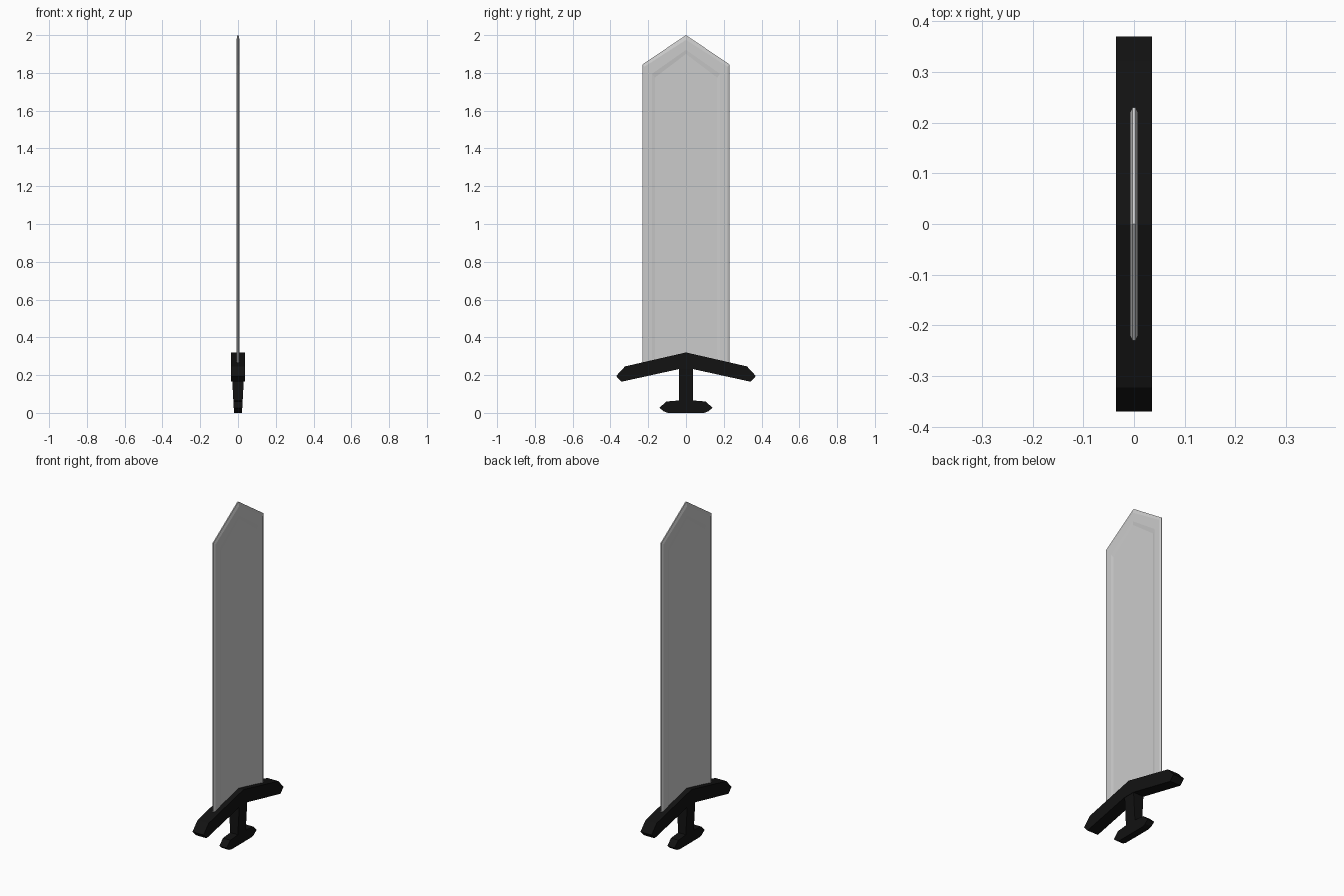
import bpy, bmesh

if "Cube" in bpy.data.objects:
    bpy.data.objects.remove(bpy.data.objects["Cube"])

black = bpy.data.materials.new("black")
black.diffuse_color = (0.006, 0.006, 0.006, 1)
black.use_nodes = True
black.node_tree.nodes["Principled BSDF"].inputs["Base Color"].default_value = black.diffuse_color


def finish(bm, name, mat=None):
    bmesh.ops.recalc_face_normals(bm, faces=bm.faces[:])
    me = bpy.data.meshes.new(name)
    bm.to_mesh(me)
    bm.free()
    ob = bpy.data.objects.new(name, me)
    bpy.context.collection.objects.link(ob)
    if mat:
        me.materials.append(mat)
    return ob


def loft(name, rings, mat=None):
    """Join rings of points in order and cap the two end rings."""
    bm = bmesh.new()
    loops = [[bm.verts.new(p) for p in ring] for ring in rings]
    n = len(loops[0])
    for a, b in zip(loops, loops[1:]):
        for i in range(n):
            j = (i + 1) % n
            bm.faces.new((a[i], a[j], b[j], b[i]))
    bm.faces.new(loops[0])
    bm.faces.new(loops[-1])
    return finish(bm, name, mat)


def mirrored(half):
    """Mirror a half outline (y >= 0, top to bottom) across y = 0."""
    return half + [(-y, z) for y, z in reversed(half) if y > 0]


def slab(name, half, width, mat):
    """Symmetric outline extruded along x, half-width given by height."""
    pts = mirrored(half)
    return loft(name, [[(s * width(z), y, z) for y, z in pts] for s in (-1, 1)], mat)


# Blade: edge bevel, flat rim and shallow recessed panel on both sides
def outline(x, y, shoulder, tip):
    return [(x, p, z) for p, z in mirrored([(0, tip), (y, shoulder), (y, 0.25), (0, 0.25)][:3])]


layers = [
    (0.005, 0.165, 1.775, 1.900),
    (0.008, 0.180, 1.795, 1.922),
    (0.008, 0.220, 1.833, 1.975),
    (0.003, 0.230, 1.845, 2.000),
]
side = [outline(*l) for l in layers]
other = [[(-x, y, z) for x, y, z in r] for r in reversed(side)]
loft("blade", side + other)

# Cross guard with drooping arms and pointed ends
slab("guard", [(0, 0.32), (0.323, 0.246), (0.37, 0.195), (0.342, 0.165), (0.037, 0.232)],
     lambda z: 0.036, black)


# Grip and pommel get narrower towards the bottom
def taper(z):
    return 0.021 + 0.056 * z


slab("grip", [(0.037, 0.25), (0.037, 0.05)], taper, black)
slab("pommel", [(0.037, 0.066), (0.105, 0.060), (0.14, 0.027), (0.118, 0.008), (0.095, 0)],
     taper, black)
